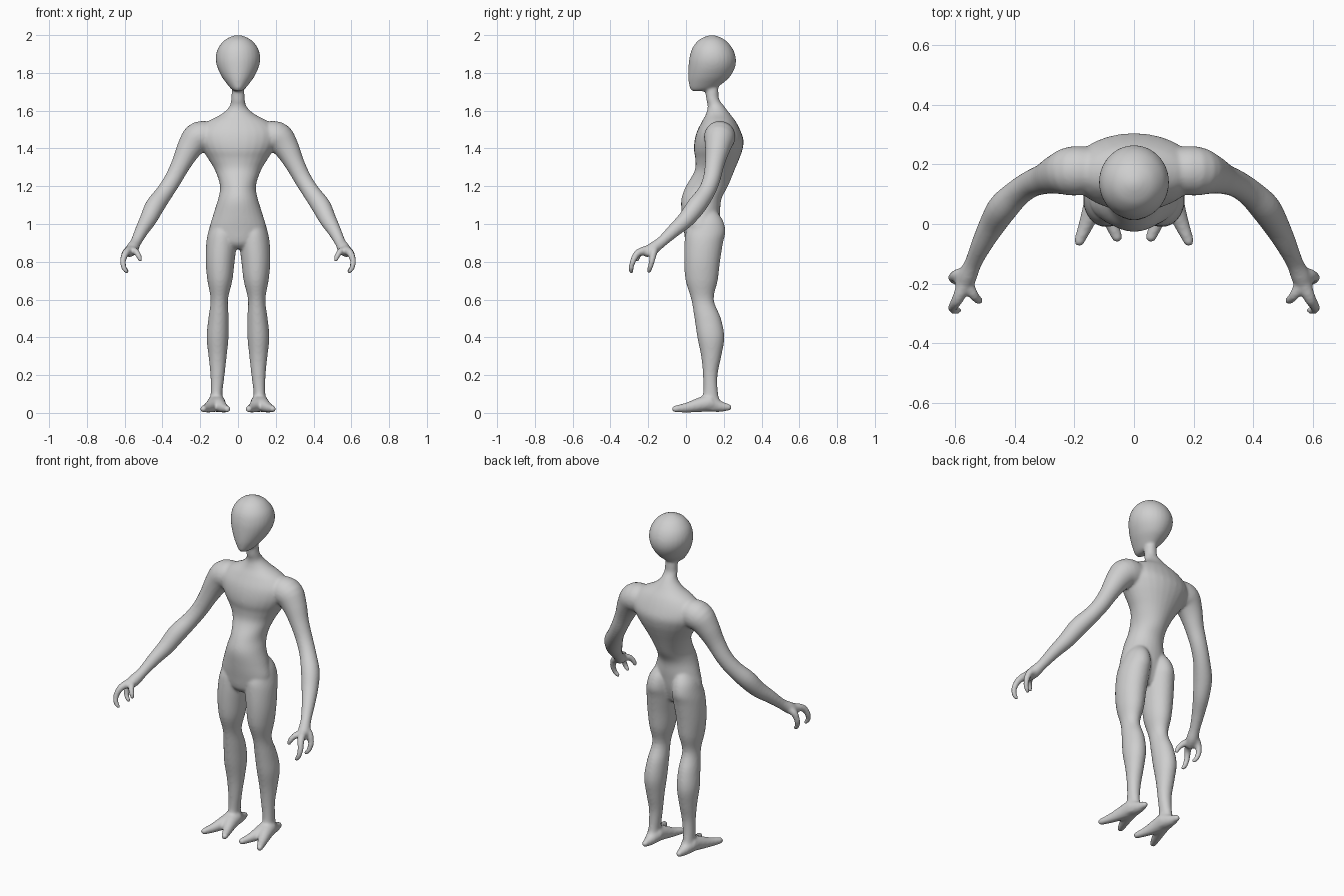
import bpy, bmesh, math
from mathutils import Vector

SIDES = 28
bm = bmesh.new()


def smooth_rows(rows, steps=4):
    """Catmull-Rom interpolation through rows of numbers."""
    out = []
    for i in range(len(rows) - 1):
        a, b, c, d = rows[max(i - 1, 0)], rows[i], rows[i + 1], rows[min(i + 2, len(rows) - 1)]
        for s in range(steps):
            t = s / steps
            out.append([0.5 * (2 * q + (r - p) * t + (2 * p - 5 * q + 4 * r - w) * t * t
                               + (3 * q - p - 3 * r + w) * t ** 3)
                        for p, q, r, w in zip(a, b, c, d)])
    return out + [list(rows[-1])]


def skin(rings):
    """Closed surface through a list of rings of points."""
    vs = [[bm.verts.new(p) for p in ring] for ring in rings]
    faces = []
    for lo, hi in zip(vs, vs[1:]):
        for i in range(SIDES):
            j = (i + 1) % SIDES
            faces.append(bm.faces.new((lo[i], lo[j], hi[j], hi[i])))
    faces += [bm.faces.new(vs[0]), bm.faces.new(vs[-1])]
    bmesh.ops.recalc_face_normals(bm, faces=faces)


def stack(rows, side=1):
    """Level ellipses, each row: z, x min, x max, y front, y back."""
    rings = []
    for z, x0, x1, y0, y1 in smooth_rows(rows):
        rings.append([(side * ((x0 + x1) / 2 + (x1 - x0) / 2 * math.cos(a)),
                       (y0 + y1) / 2 + (y1 - y0) / 2 * math.sin(a), z)
                      for a in (2 * math.pi * k / SIDES for k in range(SIDES))])
    skin(rings)


def tube(rows, side=1):
    """Round limb along a path, each row: x, y, z, radius; rounded tip."""
    rows = smooth_rows(rows)
    pts = [Vector(r[:3]) for r in rows]
    rad = [r[3] for r in rows]
    end = (pts[-1] - pts[-2]).normalized()
    tip, r = pts[-1], rad[-1]
    for k in (0.5, 0.87, 0.98):
        pts.append(tip + end * r * k)
        rad.append(r * math.sqrt(1 - k * k))
    rings = []
    u = Vector((0, 1, 0.3))
    for i, p in enumerate(pts):
        d = (pts[min(i + 1, len(pts) - 1)] - pts[max(i - 1, 0)]).normalized()
        u = (u - d * u.dot(d)).normalized()
        v = d.cross(u)
        ring = []
        for k in range(SIDES):
            a = 2 * math.pi * k / SIDES
            q = p + (u * math.cos(a) + v * math.sin(a)) * rad[i]
            ring.append((side * q.x, q.y, q.z))
        rings.append(ring)
    skin(rings)


def centred(rows):
    return [(z, -w, w, y0, y1) for z, w, y0, y1 in rows]


# Head: tall egg with a narrow chin
stack(centred([
    (1.703, .018, .035, .10), (1.715, .036, .022, .15), (1.745, .061, .015, .195),
    (1.78, .086, .012, .233), (1.83, .110, .013, .260), (1.88, .118, .018, .264),
    (1.93, .106, .033, .246), (1.97, .075, .063, .212), (1.99, .042, .097, .178),
    (2.0, .012, .127, .147)]))

# Neck, chest, waist and hips
stack(centred([
    (1.74, .030, .10, .17), (1.70, .034, .103, .172), (1.66, .036, .107, .176),
    (1.62, .047, .115, .205), (1.58, .09, .105, .235), (1.54, .165, .083, .265),
    (1.49, .21, .058, .29), (1.44, .212, .045, .305), (1.39, .187, .042, .298),
    (1.34, .155, .05, .28), (1.28, .120, .045, .255), (1.20, .095, .0, .222),
    (1.13, .106, -.025, .187), (1.05, .131, -.022, .18), (.97, .15, -.012, .17),
    (.90, .12, .0, .15), (.868, .05, .03, .13)]))

for s in (1, -1):
    # Leg: buttock, thigh, knee, calf and ankle
    stack([
        (1.07, .03, .105, .06, .16), (1.02, .015, .138, .03, .195),
        (.96, .008, .157, .0, .209), (.90, .007, .168, -.008, .196),
        (.80, .018, .171, -.01, .18), (.70, .030, .162, -.002, .168),
        (.60, .053, .145, .028, .147), (.50, .049, .157, .045, .185),
        (.40, .050, .166, .06, .203), (.30, .060, .156, .08, .187),
        (.20, .071, .146, .09, .167), (.10, .083, .145, .09, .17),
        (.05, .08, .148, .065, .185), (.012, .085, .145, .07, .18)], s)
    # Foot: two spread toes and a heel spur
    tube([(.112, .13, .055, .045), (.10, .07, .042, .038), (.078, .01, .027, .026),
          (.057, -.045, .02, .018)], s)
    tube([(.115, .13, .055, .045), (.132, .07, .042, .038), (.16, .0, .027, .026),
          (.184, -.058, .021, .018)], s)
    tube([(.113, .13, .05, .045), (.113, .18, .034, .03), (.113, .225, .03, .018)], s)
    # Arm: shoulder, elbow, forearm and wrist
    tube([(.12, .18, 1.46, .075), (.205, .178, 1.46, .083), (.255, .168, 1.405, .068),
          (.30, .152, 1.32, .052), (.345, .135, 1.235, .046), (.39, .105, 1.165, .046),
          (.44, .055, 1.095, .051), (.475, .0, 1.025, .045), (.51, -.065, .965, .036),
          (.54, -.13, .905, .029), (.56, -.175, .87, .033), (.573, -.205, .853, .029)], s)
    # Hand: two hooked fingers and a thumb
    tube([(.565, -.19, .865, .026), (.593, -.253, .848, .02), (.609, -.28, .805, .016),
          (.604, -.29, .768, .014), (.59, -.29, .748, .012)], s)
    tube([(.56, -.165, .872, .026), (.595, -.172, .848, .02), (.609, -.18, .805, .016),
          (.603, -.19, .77, .014), (.588, -.196, .75, .012)], s)
    tube([(.565, -.19, .86, .024), (.543, -.233, .855, .018), (.526, -.253, .832, .015),
          (.518, -.258, .81, .012)], s)

# Fuse the parts into one smooth skin
mesh = bpy.data.meshes.new("body")
bm.to_mesh(mesh)
bm.free()
body = bpy.data.objects.new("body", mesh)
bpy.context.collection.objects.link(body)
bpy.context.view_layer.objects.active = body
body.select_set(True)

fuse = body.modifiers.new("fuse", 'REMESH')
fuse.mode = 'VOXEL'
fuse.voxel_size = 0.007
fuse.use_smooth_shade = True
soften = body.modifiers.new("soften", 'SMOOTH')
soften.factor = 0.5
soften.iterations = 10
for name in ("fuse", "soften"):
    bpy.ops.object.modifier_apply(modifier=name)
bpy.ops.object.shade_smooth()

# Plain grey skin
skin_grey = bpy.data.materials.new("light grey")
skin_grey.diffuse_color = (0.62, 0.62, 0.62, 1)
body.data.materials.clear()
body.data.materials.append(skin_grey)
